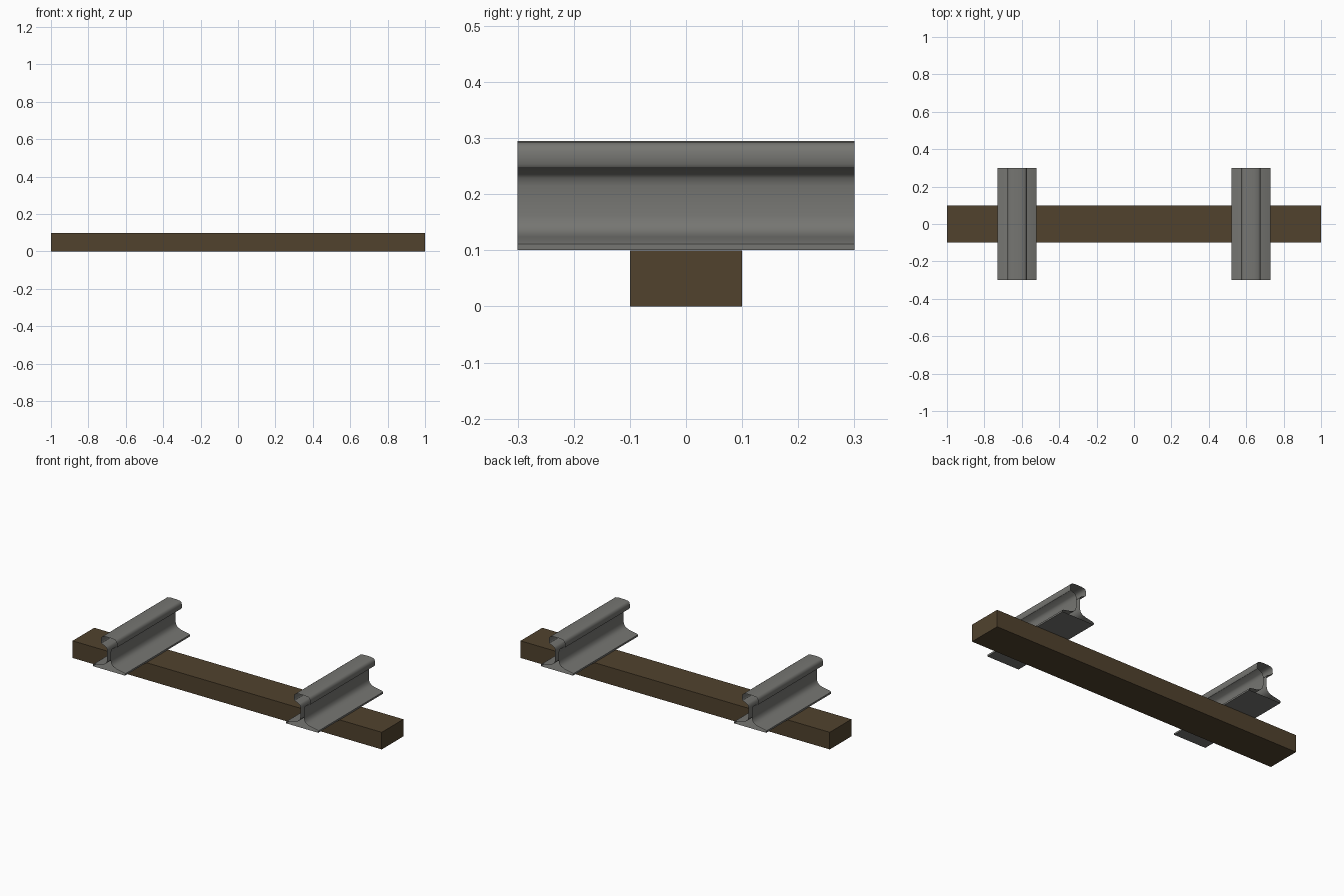
import bpy, bmesh

if "Cube" in bpy.data.objects:
    bpy.data.objects.remove(bpy.data.objects["Cube"])


def material(name, rgb):
    m = bpy.data.materials.new(name)
    m.diffuse_color = (*rgb, 1)
    m.use_nodes = True
    m.node_tree.nodes["Principled BSDF"].inputs["Base Color"].default_value = m.diffuse_color
    return m


wood = material("dark wood", (0.082, 0.055, 0.027))
steel = material("grey steel", (0.18, 0.18, 0.168))

# Half of the rail cross-section (offset from rail centre, height), foot to crown
HALF = [(0.104, 0.101), (0.104, 0.111), (0.098, 0.115), (0.05, 0.124),
        (0.028, 0.132), (0.016, 0.144), (0.0115, 0.162), (0.011, 0.215),
        (0.014, 0.229), (0.020, 0.236), (0.049, 0.249), (0.052, 0.254),
        (0.0515, 0.276), (0.048, 0.286), (0.040, 0.292), (0.018, 0.295)]
PROFILE = HALF + [(-x, z) for x, z in reversed(HALF)]


def add_object(name, bm, mat):
    mesh = bpy.data.meshes.new(name)
    bm.to_mesh(mesh)
    bm.free()
    ob = bpy.data.objects.new(name, mesh)
    bpy.context.collection.objects.link(ob)
    mesh.materials.append(mat)
    return ob


# Rail: profile swept along y, with open ends
def add_rail(name, cx):
    bm = bmesh.new()
    front, back = [[bm.verts.new((cx + x, y, z)) for x, z in PROFILE]
                   for y in (-0.3, 0.3)]
    n = len(PROFILE)
    for i in range(n):
        j = (i + 1) % n
        bm.faces.new((front[i], front[j], back[j], back[i]))
    # walk is counter-clockwise seen from the front, so flip to face outward
    bm.normal_update()
    if bm.faces[:][0].normal.x < 0:
        bmesh.ops.reverse_faces(bm, faces=bm.faces[:])
    ob = add_object(name, bm, steel)
    bpy.ops.object.select_all(action='DESELECT')
    bpy.context.view_layer.objects.active = ob
    ob.select_set(True)
    bpy.ops.object.shade_smooth_by_angle(angle=0.6)


for side, cx in (("left", -0.625), ("right", 0.625)):
    add_rail(side + "_rail", cx)

# Wooden sleeper beneath the rails
bm = bmesh.new()
bmesh.ops.create_cube(bm, size=1)
for v in bm.verts:
    v.co = (v.co.x * 2, v.co.y * 0.2, (v.co.z + 0.5) * 0.1)
add_object("sleeper", bm, wood)
